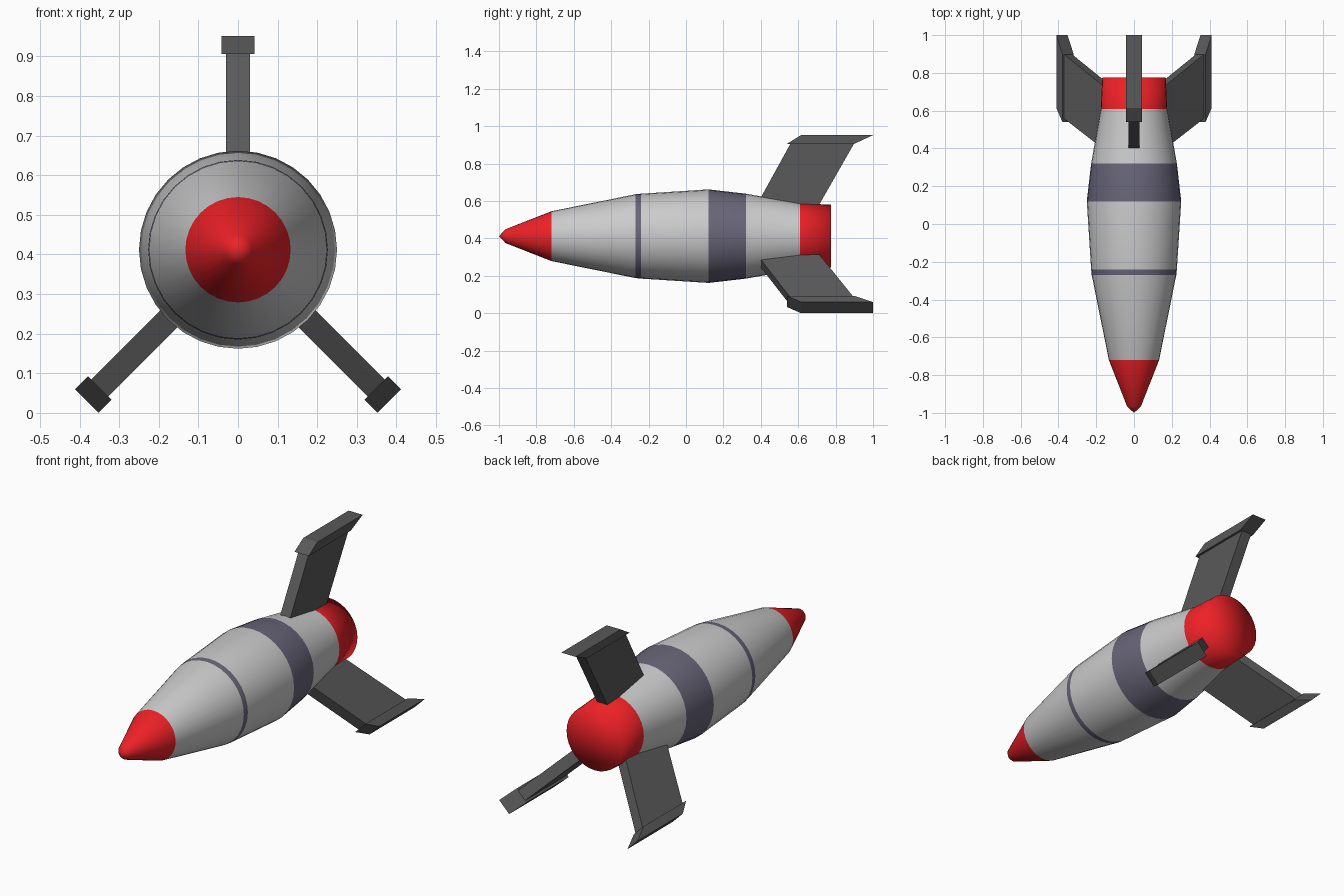
import bpy, bmesh, math
from mathutils import Matrix, Vector

if "Cube" in bpy.data.objects:
    bpy.data.objects.remove(bpy.data.objects["Cube"])

AXIS_Z = 0.412
SIDES = 32


def material(name, rgb):
    m = bpy.data.materials.new(name)
    m.diffuse_color = (*rgb, 1)
    m.use_nodes = True
    m.node_tree.nodes["Principled BSDF"].inputs["Base Color"].default_value = m.diffuse_color
    return m


red = material("red_paint", (0.85, 0.015, 0.02))
grey = material("light_grey_paint", (0.8, 0.8, 0.8))
slate = material("slate_paint", (0.14, 0.13, 0.19))
dark = material("dark_grey_paint", (0.1, 0.1, 0.1))


def finish(bm, name, mats):
    bmesh.ops.recalc_face_normals(bm, faces=bm.faces)
    me = bpy.data.meshes.new(name)
    bm.to_mesh(me)
    bm.free()
    for m in mats:
        me.materials.append(m)
    ob = bpy.data.objects.new(name, me)
    bpy.context.collection.objects.link(ob)
    return ob


# Hull: (y, radius, paint of the section that follows), closed by a flat tail
RED, GREY, SLATE = 0, 1, 2
profile = [(-1.0, 0.0, RED), (-0.965, 0.037, RED), (-0.72, 0.133, GREY),
           (-0.27, 0.224, SLATE), (-0.24, 0.227, GREY), (0.12, 0.25, SLATE),
           (0.32, 0.227, GREY), (0.61, 0.176, RED), (0.775, 0.168, RED),
           (0.775, 0.0, RED)]
bm = bmesh.new()
rings = []
for y, r, _ in profile:
    count = SIDES if r else 1
    rings.append([bm.verts.new((r * math.sin(2 * math.pi * i / SIDES), y,
                                AXIS_Z + r * math.cos(2 * math.pi * i / SIDES)))
                  for i in range(count)])
for (_, _, paint), a, b in zip(profile, rings, rings[1:]):
    for i in range(SIDES):
        j = (i + 1) % SIDES
        corners = [a[i % len(a)], a[j % len(a)], b[j % len(b)], b[i % len(b)]]
        face = bm.faces.new(list(dict.fromkeys(corners)))
        face.material_index = paint
        face.smooth = True
finish(bm, "hull", [red, grey, slate])


# Fins and foot pads: side outlines (y, distance from axis) given a thickness
def slab(name, outline, half_width, angle):
    bm = bmesh.new()
    face = bm.faces.new([bm.verts.new((-half_width, y, d)) for y, d in outline])
    ext = bmesh.ops.extrude_face_region(bm, geom=[face])
    verts = [v for v in ext["geom"] if isinstance(v, bmesh.types.BMVert)]
    bmesh.ops.translate(bm, verts=verts, vec=Vector((2 * half_width, 0, 0)))
    bm.transform(Matrix.Translation((0, 0, AXIS_Z)) @ Matrix.Rotation(angle, 4, "Y"))
    return finish(bm, name, [dark])


fin = [(0.358, 0.13), (0.69, 0.13), (0.90, 0.497), (0.56, 0.497)]
pad = [(0.54, 0.494), (0.90, 0.494), (1.0, 0.54), (0.615, 0.54)]
for label, degrees in (("top", 0), ("right", 135), ("left", -135)):
    slab(label + "_fin", fin, 0.03, math.radians(degrees))
    slab(label + "_fin_pad", pad, 0.042, math.radians(degrees))
